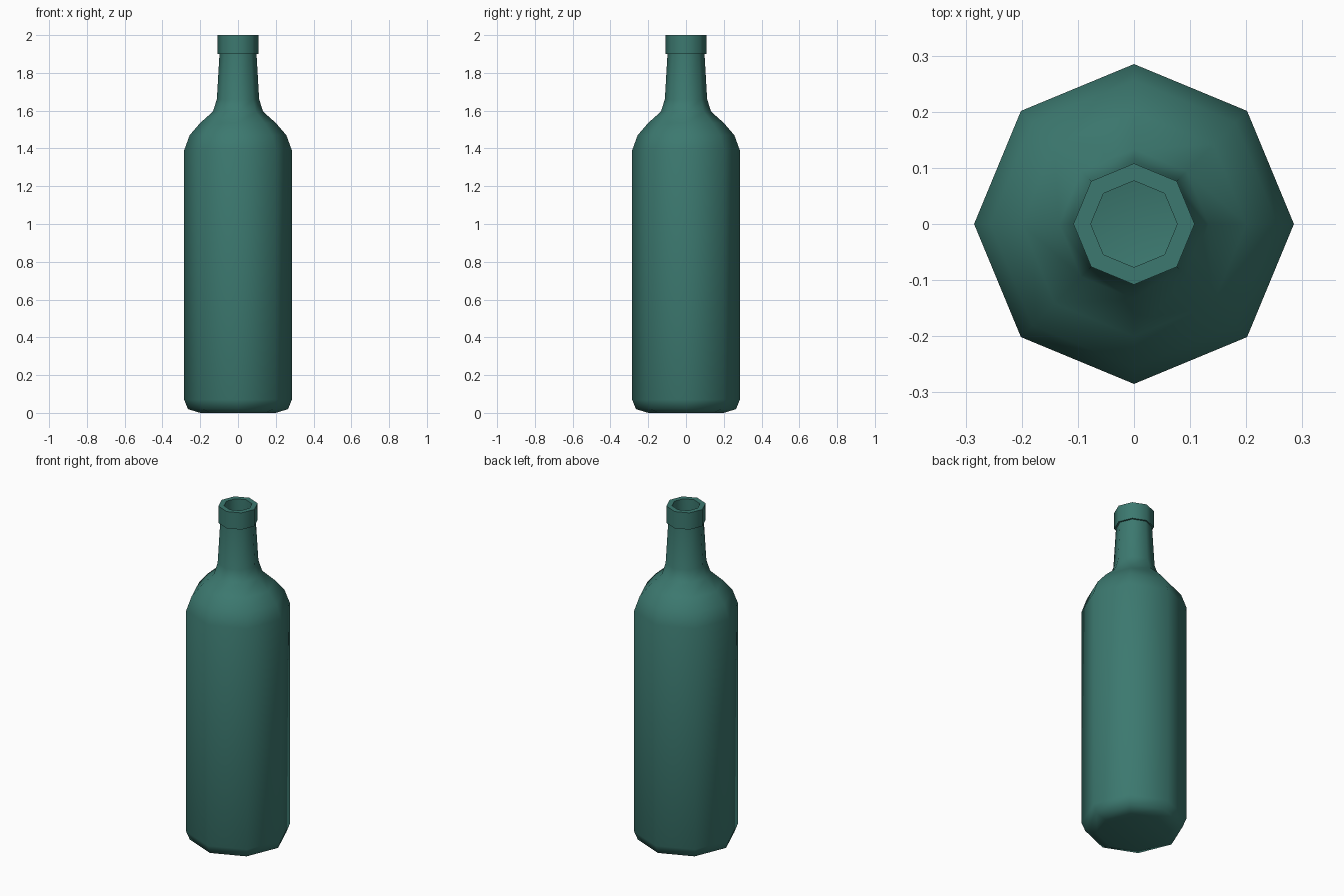
import bpy, bmesh
from math import cos, sin, pi, radians

if "Cube" in bpy.data.objects:
    bpy.data.objects.remove(bpy.data.objects["Cube"])

SIDES = 8

# outer wall, bottom to lip (radius, height)
outer = [(0.20, 0.0), (0.265, 0.02), (0.285, 0.07), (0.285, 1.39),
         (0.256, 1.47), (0.20, 1.535), (0.133, 1.595), (0.112, 1.66),
         (0.098, 1.90), (0.108, 1.90), (0.108, 2.0)]
# inner wall, mouth down to the floor
inner = [(0.077, 2.0), (0.077, 1.88), (0.085, 1.65), (0.11, 1.575),
         (0.235, 1.45), (0.255, 1.38), (0.255, 0.08), (0.19, 0.03)]


def lathe(name, profile):
    bm = bmesh.new()
    rings = [[bm.verts.new((r * cos(2 * pi * i / SIDES), r * sin(2 * pi * i / SIDES), z))
              for i in range(SIDES)] for r, z in profile]
    for a, b in zip(rings, rings[1:]):
        for i in range(SIDES):
            j = (i + 1) % SIDES
            bm.faces.new((a[i], a[j], b[j], b[i]))
    # underside and inside floor
    bm.faces.new(rings[0][::-1])
    bm.faces.new(rings[-1])
    mesh = bpy.data.meshes.new(name)
    bm.to_mesh(mesh)
    bm.free()
    obj = bpy.data.objects.new(name, mesh)
    bpy.context.collection.objects.link(obj)
    return obj


# hollow glass bottle
bottle = lathe("bottle", outer + inner)
glass = bpy.data.materials.new("green_glass")
glass.diffuse_color = (0.045, 0.19, 0.16, 1)
glass.use_nodes = True
glass.node_tree.nodes["Principled BSDF"].inputs["Base Color"].default_value = glass.diffuse_color
bottle.data.materials.append(glass)

# smooth around the sides, sharp at the lip
bpy.context.view_layer.objects.active = bottle
bottle.select_set(True)
bpy.ops.object.shade_smooth_by_angle(angle=radians(60))
